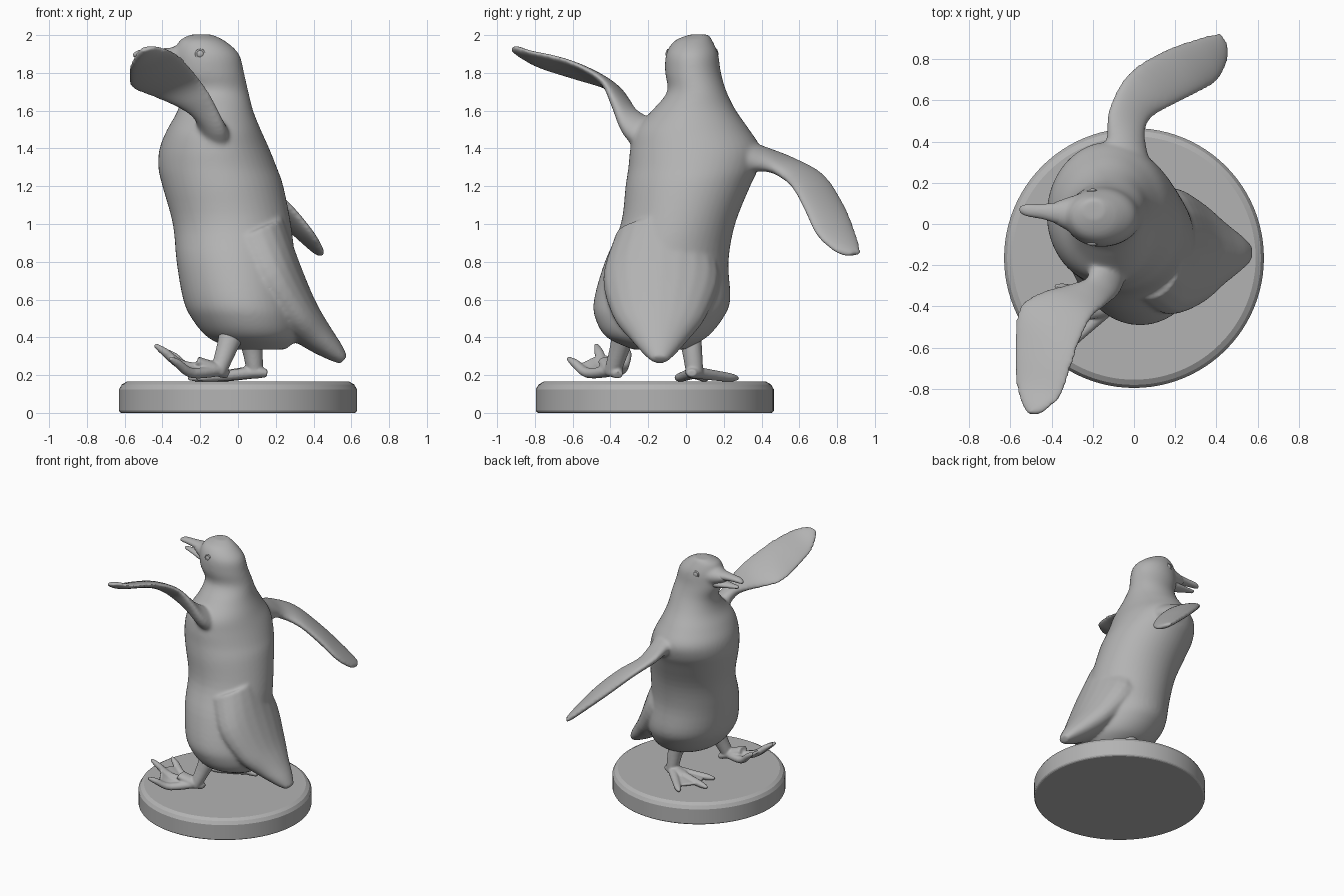
import bpy, bmesh, math
from mathutils import Vector

default_cube = bpy.data.objects.get("Cube")
if default_cube:
    bpy.data.objects.remove(default_cube, do_unlink=True)

grey = bpy.data.materials.new("plain_grey")
grey.use_nodes = True
grey.diffuse_color = (0.45, 0.45, 0.45, 1)
grey.node_tree.nodes["Principled BSDF"].inputs["Base Color"].default_value = grey.diffuse_color


def catmull(a, b, c, d, t):
    """Point on a smooth curve between b and c."""
    return b + (c - a) * (t / 2) + (a * 2 - b * 5 + c * 4 - d) * (t * t / 2) \
        + (b * 3 - a - c * 3 + d) * (t * t * t / 2)


def loft(bm, rings, steps=4, sides=28):
    """Closed tube through elliptical rings given as (centre, side, up) vectors."""
    last = len(rings) - 1
    smooth = []
    for i in range(last):
        near = [rings[max(0, min(last, i + k))] for k in (-1, 0, 1, 2)]
        for s in range(steps):
            smooth.append([catmull(*column, s / steps) for column in zip(*near)])
    smooth.append(rings[last])
    loops = []
    for centre, side, up in smooth:
        angles = [math.tau * k / sides for k in range(sides)]
        loops.append([bm.verts.new(centre + side * math.cos(a) + up * math.sin(a)) for a in angles])
    for lower, upper in zip(loops, loops[1:]):
        for k in range(sides):
            n = (k + 1) % sides
            bm.faces.new((lower[k], lower[n], upper[n], upper[k]))
    bm.faces.new(loops[0][::-1])
    bm.faces.new(loops[-1])


def blade(bm, stations, **options):
    """Flat limb described by its two edges and a half thickness per station."""
    edges = [(Vector(a), Vector(b), thick) for a, b, thick in stations]
    middles = [(a + b) / 2 for a, b, thick in edges]
    rings = []
    for i, (a, b, thick) in enumerate(edges):
        along = middles[min(i + 1, len(edges) - 1)] - middles[max(i - 1, 0)]
        up = along.cross(b - a).normalized() * thick
        rings.append((middles[i], (b - a) / 2, up))
    loft(bm, rings, **options)


def tube(bm, stations, across=(0, 1, 0)):
    """Limb described by centre, half width and half thickness per station."""
    across = Vector(across)
    blade(bm, [(Vector(c) - across * w, Vector(c) + across * w, t) for c, w, t in stations], sides=20)


def finish(name, bm):
    bmesh.ops.recalc_face_normals(bm, faces=bm.faces)
    mesh = bpy.data.meshes.new(name)
    bm.to_mesh(mesh)
    bm.free()
    mesh.materials.append(grey)
    mesh.shade_smooth()
    obj = bpy.data.objects.new(name, mesh)
    bpy.context.collection.objects.link(obj)
    return obj


def sculpt(name, bm, voxel, rounds):
    """Fuse overlapping volumes into one soft skin."""
    obj = finish(name, bm)
    fuse = obj.modifiers.new("fuse", 'REMESH')
    fuse.mode = 'VOXEL'
    fuse.voxel_size = voxel
    fuse.use_smooth_shade = True
    soften = obj.modifiers.new("soften", 'SMOOTH')
    soften.factor = 0.5
    soften.iterations = rounds


# Torso and head: height, then extents along x and y
torso = [
    (2.003, -.25, -.14, .02, .12), (1.97, -.31, -.07, -.06, .14),
    (1.9, -.335, .005, -.105, .17), (1.8, -.335, .032, -.11, .185),
    (1.7, -.3, .055, -.1, .215), (1.6, -.32, .08, -.18, .265),
    (1.5, -.375, .12, -.27, .335), (1.4, -.415, .165, -.295, .395),
    (1.3, -.422, .205, -.305, .385), (1.2, -.4, .24, -.32, .34),
    (1, -.345, .28, -.345, .26), (.8, -.325, .305, -.43, .225),
    (.6, -.29, .33, -.487, .235), (.5, -.245, .34, -.48, .195),
    (.4, -.16, .32, -.42, .11), (.335, -.03, .25, -.28, -.01)]
body = bmesh.new()
loft(body, [(Vector(((x0 + x1) / 2, (y0 + y1) / 2, z)),
             Vector(((x1 - x0) / 2, 0, 0)), Vector((0, (y1 - y0) / 2, 0)))
            for z, x0, x1, y0, y1 in torso], sides=48)

# Face tapering into the bill
tube(body, [((-.16, .04, 1.88), .125, .1), ((-.27, .045, 1.878), .1, .08),
            ((-.36, .052, 1.886), .065, .05), ((-.41, .056, 1.895), .04, .026)])

# Tail
tube(body, [((.06, -.13, .95), .24, .2), ((.17, -.13, .72), .31, .175),
            ((.31, -.14, .52), .25, .125), ((.42, -.14, .405), .16, .088),
            ((.51, -.14, .325), .09, .055), ((.56, -.14, .28), .045, .028)])

# Raised wing
blade(body, [((-.2, -.12, 1.5), (-.04, -.2, 1.36), .09),
             ((-.22, -.25, 1.58), (-.07, -.33, 1.49), .055),
             ((-.33, -.3, 1.63), (-.13, -.39, 1.65), .04),
             ((-.46, -.335, 1.68), (-.2, -.45, 1.765), .03),
             ((-.56, -.41, 1.72), (-.26, -.57, 1.84), .027),
             ((-.582, -.6, 1.775), (-.3, -.69, 1.885), .025),
             ((-.575, -.77, 1.83), (-.35, -.83, 1.915), .022),
             ((-.55, -.87, 1.885), (-.41, -.89, 1.935), .02),
             ((-.52, -.92, 1.92), (-.455, -.922, 1.94), .015)])

# Lowered wing
blade(body, [((-.14, .25, 1.42), (.08, .25, 1.3), .1),
             ((-.13, .42, 1.385), (.05, .42, 1.3), .055),
             ((-.12, .56, 1.345), (.08, .51, 1.25), .04),
             ((-.03, .73, 1.255), (.18, .57, 1.185), .036),
             ((.13, .835, 1.1), (.3, .63, 1.07), .036),
             ((.27, .89, .975), (.4, .69, .945), .032),
             ((.37, .92, .885), (.45, .78, .86), .024),
             ((.42, .925, .845), (.455, .855, .83), .015)])
sculpt("body", body, 0.011, 12)

# Bill, slightly open
bill = bmesh.new()
tube(bill, [((-.22, .045, 1.875), .07, .06), ((-.33, .05, 1.894), .06, .04),
            ((-.44, .06, 1.902), .038, .026), ((-.52, .067, 1.902), .03, .02),
            ((-.555, .07, 1.892), .015, .01)])
tube(bill, [((-.22, .045, 1.82), .07, .04), ((-.33, .05, 1.825), .058, .032),
            ((-.43, .06, 1.835), .034, .02), ((-.515, .067, 1.843), .016, .011)])
sculpt("bill", bill, 0.006, 6)

# Eyes with lids
for side, y in (("left", -.096), ("right", .16)):
    bpy.ops.mesh.primitive_uv_sphere_add(segments=20, ring_count=12, radius=.02, location=(-.2, y, 1.9))
    eye = bpy.context.object
    eye.name = side + "_eye"
    eye.scale.y = .6
    bpy.ops.mesh.primitive_torus_add(major_radius=.022, minor_radius=.006, major_segments=24,
                                     minor_segments=8, location=(-.2, y, 1.9),
                                     rotation=(math.pi / 2, 0, 0))
    lid = bpy.context.object
    lid.name = side + "_eyelid"
    for part in (eye, lid):
        part.data.materials.append(grey)
        part.data.shade_smooth()


# Legs with webbed feet
def leg(name, hip, knee, ankle, heel, toes, sag):
    bm = bmesh.new()
    hip, knee, ankle, heel = map(Vector, (hip, knee, ankle, heel))
    tube(bm, [(hip, .07, .07), (knee, .055, .055), (ankle, .045, .042), (ankle - Vector((0, 0, .03)), .03, .03)])
    tube(bm, [(heel, .025, .02), (ankle, .05, .034), (ankle.lerp(Vector(toes[1]), .35), .05, .028)])
    paths = []
    for toe in map(Vector, toes):
        knuckle = ankle.lerp(toe, .55) - Vector((0, 0, sag))
        paths.append((ankle, knuckle, toe))
        across = (toe - ankle).cross(Vector((0, 0, 1))).normalized()
        tube(bm, [(ankle, .037, .032), (knuckle, .029, .027), (knuckle.lerp(toe, .65), .025, .022),
                  (toe, .011, .011)], across)
    # Thin web between neighbouring toes
    for a, b in zip(paths, paths[1:]):
        blade(bm, [(a[0].lerp(a[1], .3), b[0].lerp(b[1], .3), .018),
                   (a[1], b[1], .014),
                   (a[1].lerp(a[2], .5), b[1].lerp(b[2], .5), .011)], sides=16)
    sculpt(name, bm, 0.007, 4)


leg("left_leg", (-.03, -.32, .43), (-.06, -.35, .34), (-.1, -.385, .225), (-.05, -.36, .2),
    [(-.36, -.625, .29), (-.44, -.475, .36), (-.38, -.3, .33)], .05)
leg("right_leg", (.05, .01, .43), (.075, .03, .34), (.09, .045, .215), (.155, .03, .21),
    [(-.22, -.05, .183), (-.265, .11, .183), (-.13, .275, .183)], .002)

# Round base with softened rims
base = bmesh.new()
bmesh.ops.create_cone(base, cap_ends=True, segments=96, radius1=.63, radius2=.63, depth=.165)
bmesh.ops.translate(base, verts=base.verts, vec=(0, -.165, .0825))
for height, width in ((.165, .04), (0, .012)):
    rim = [e for e in base.edges if all(abs(v.co.z - height) < .001 for v in e.verts)]
    bmesh.ops.bevel(base, geom=rim, offset=width, segments=2, profile=.4, affect='EDGES')
stand = finish("base", base)
bpy.context.view_layer.objects.active = stand
bpy.ops.object.select_all(action='DESELECT')
stand.select_set(True)
bpy.ops.object.shade_smooth_by_angle(angle=math.radians(25))
